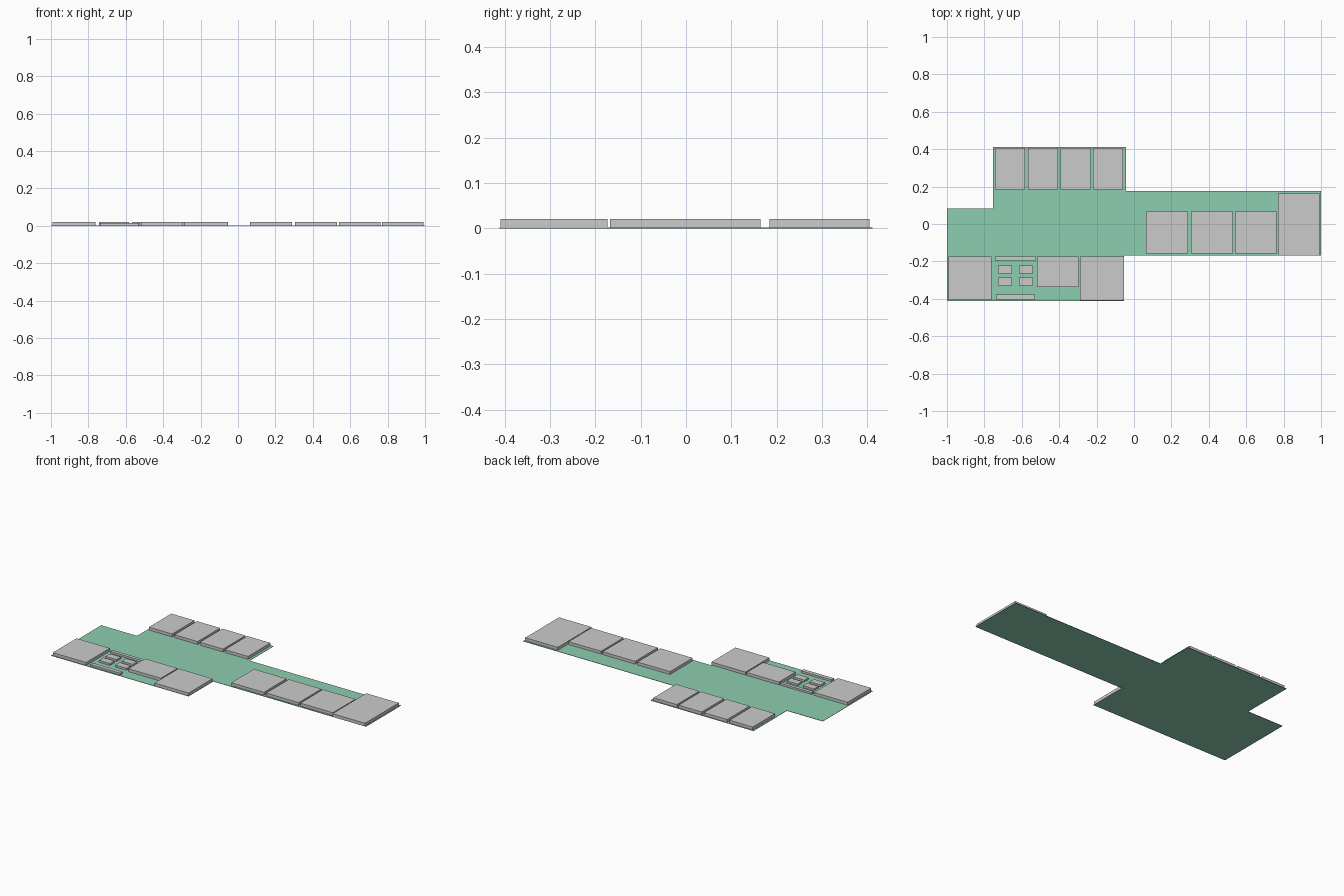
import bpy
import bmesh

if "Cube" in bpy.data.objects:
    bpy.data.objects.remove(bpy.data.objects["Cube"])

BASE_T = 0.002   # slab thickness
TALL = 0.02      # top of the main blocks
LOW = 0.014      # top of the courtyard pieces


def box(name, x0, x1, y0, y1, top):
    """Box sitting on the slab, given its plan rectangle and top height."""
    bpy.ops.mesh.primitive_cube_add(
        size=1, location=((x0 + x1) / 2, (y0 + y1) / 2, (BASE_T + top) / 2))
    ob = bpy.context.object
    ob.name = name
    ob.scale = (x1 - x0, y1 - y0, top - BASE_T)
    bpy.ops.object.transform_apply(location=False, rotation=False, scale=True)
    return ob


# Green ground slab, extruded from its stepped outline
outline = [(-1, -0.411), (-0.053, -0.411), (-0.053, -0.168), (1, -0.168),
           (1, 0.176), (-0.043, 0.176), (-0.043, 0.411), (-0.753, 0.411),
           (-0.753, 0.082), (-1, 0.082)]
bm = bmesh.new()
face = bm.faces.new([bm.verts.new((x, y, 0)) for x, y in outline])
ext = bmesh.ops.extrude_face_region(bm, geom=[face])
bmesh.ops.translate(bm, vec=(0, 0, BASE_T),
                    verts=[g for g in ext["geom"] if isinstance(g, bmesh.types.BMVert)])
bmesh.ops.recalc_face_normals(bm, faces=bm.faces)
mesh = bpy.data.meshes.new("ground_slab")
bm.to_mesh(mesh)
bm.free()
slab = bpy.data.objects.new("ground_slab", mesh)
bpy.context.collection.objects.link(slab)
green = bpy.data.materials.new("green")
green.diffuse_color = (0.27, 0.62, 0.44, 1)
green.use_nodes = True
green.node_tree.nodes["Principled BSDF"].inputs["Base Color"].default_value = green.diffuse_color
mesh.materials.append(green)

# Back row of four blocks
for i, x in enumerate((-0.743, -0.567, -0.392, -0.220)):
    box(f"back_block_{i + 1}", x, x + 0.16, 0.184, 0.405, TALL)

# Right row of three equal blocks and the deeper end block
for i, x in enumerate((0.064, 0.304, 0.539)):
    box(f"right_block_{i + 1}", x, x + 0.224, -0.157, 0.066, TALL)
box("right_end_block", 0.769, 0.993, -0.168, 0.164, TALL)

# Front row
box("front_left_block", -0.992, -0.762, -0.406, -0.173, TALL)
box("front_short_block", -0.519, -0.296, -0.337, -0.173, TALL)
box("front_right_block", -0.289, -0.054, -0.409, -0.173, TALL)

# Courtyard: two strips and a grid of four small blocks
box("back_strip", -0.743, -0.525, -0.195, -0.174, LOW)
box("front_strip", -0.738, -0.530, -0.403, -0.378, LOW)
for i, x in enumerate((-0.727, -0.615)):
    for j, y in enumerate((-0.329, -0.265)):
        box(f"small_block_{i + 1}_{j + 1}", x, x + 0.076, y, y + 0.043, LOW)
